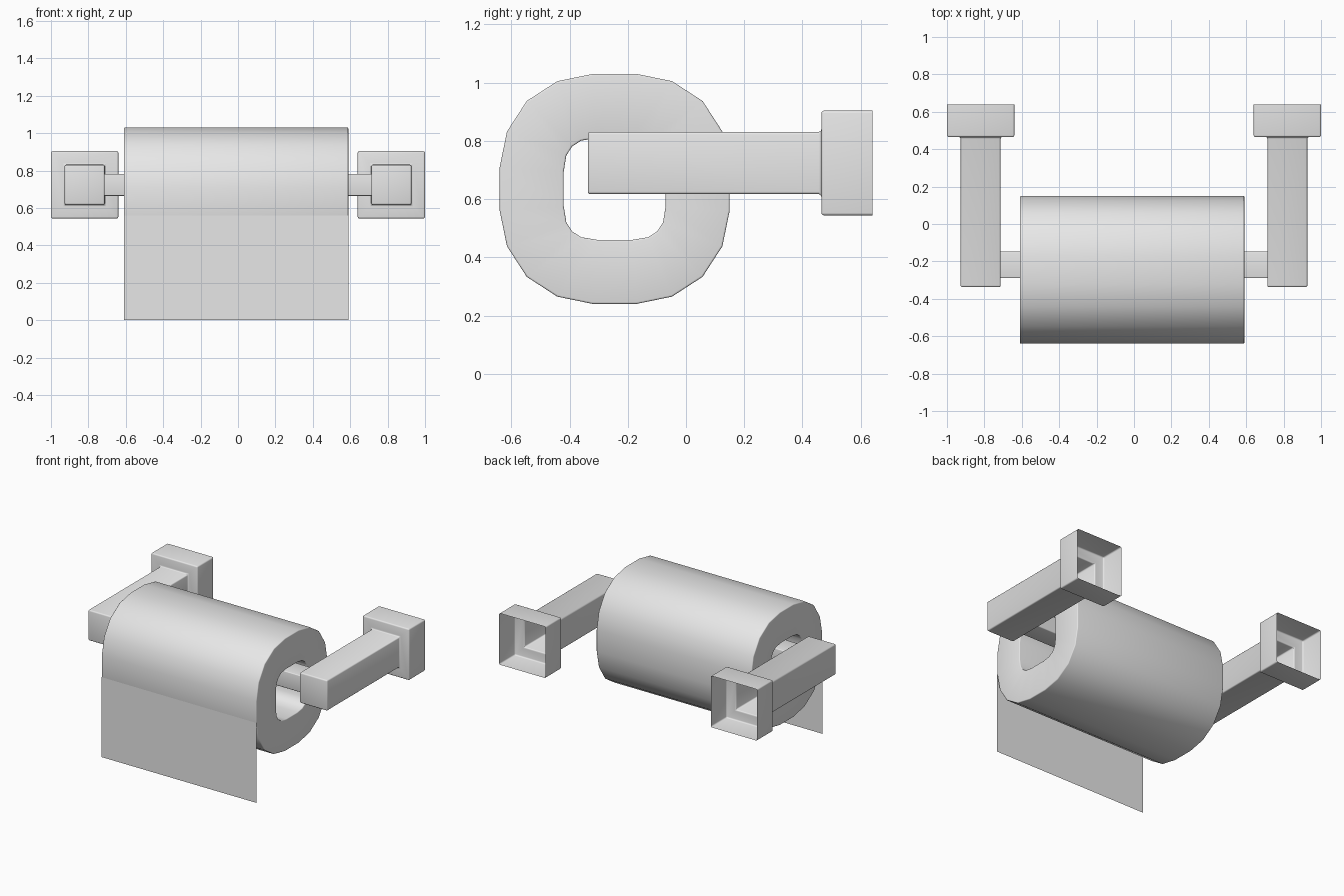
import bpy
import bmesh
import math

cube = bpy.data.objects.get("Cube")
if cube:
    bpy.data.objects.remove(cube, do_unlink=True)

grey = bpy.data.materials.new("light_grey")
grey.use_nodes = True
grey.diffuse_color = (0.8, 0.8, 0.8, 1)
grey.node_tree.nodes["Principled BSDF"].inputs["Base Color"].default_value = (0.8, 0.8, 0.8, 1)


def finish(name, bm, bevel=0.0):
    """Bevel the hard edges, then make a smooth-shaded object."""
    bmesh.ops.recalc_face_normals(bm, faces=bm.faces)
    if bevel:
        hard = [e for e in bm.edges
                if len(e.link_faces) == 2 and e.calc_face_angle() > math.radians(40)]
        bmesh.ops.bevel(bm, geom=hard, offset=bevel, segments=3,
                        profile=0.5, affect='EDGES')
    mesh = bpy.data.meshes.new(name)
    bm.to_mesh(mesh)
    bm.free()
    mesh.materials.append(grey)
    obj = bpy.data.objects.new(name, mesh)
    bpy.context.collection.objects.link(obj)
    bpy.ops.object.select_all(action='DESELECT')
    obj.select_set(True)
    bpy.context.view_layer.objects.active = obj
    bpy.ops.object.shade_smooth_by_angle(angle=math.radians(35))
    return obj


def add_loop(bm, points):
    return [bm.verts.new(p) for p in points]


def bridge(bm, a, b):
    n = len(a)
    for i in range(n):
        j = (i + 1) % n
        bm.faces.new((a[i], a[j], b[j], b[i]))


def round_profile(quadrant):
    """Repeat one quadrant of (y, z) offsets around the centre."""
    points = []
    for _ in range(4):
        points += quadrant
        quadrant = [(-z, y) for y, z in quadrant]
    return points


# Paper roll: thick tube with a rounded square hole
LEFT, RIGHT = 0.59, -0.61
CY, CZ = -0.245, 0.635
outer = round_profile([(0.395, 0.075), (0.37, 0.197), (0.302, 0.302),
                       (0.197, 0.37), (0.075, 0.395)])
inner = round_profile([(0.175, 0.06), (0.166, 0.115), (0.146, 0.146),
                       (0.115, 0.166), (0.06, 0.175)])
bm = bmesh.new()
rings = [add_loop(bm, [(x, CY + y, CZ + z) for y, z in prof])
         for prof, x in ((outer, RIGHT), (outer, LEFT), (inner, LEFT), (inner, RIGHT))]
for k in range(4):
    bridge(bm, rings[k], rings[(k + 1) % 4])
finish("paper_roll", bm, 0.006)

# Hanging sheet: a single layer straight down from the front of the roll
bm = bmesh.new()
bm.faces.new(add_loop(bm, [(RIGHT, -0.64, 0), (LEFT, -0.64, 0),
                           (LEFT, -0.64, 0.56), (RIGHT, -0.64, 0.56)]))
finish("hanging_sheet", bm)

# Wall brackets: hollow mount, open at the back, running into a hollow arm
for name, side in (("left_bracket", 1), ("right_bracket", -1)):
    bm = bmesh.new()
    sections = []
    for y, half in ((0.64, 0.18), (0.465, 0.18), (0.465, 0.107), (-0.337, 0.107)):
        sections.append(add_loop(bm, [(side * 0.82 + half * sx, y, 0.724 + half * sz)
                                      for sx, sz in ((-1, -1), (1, -1), (1, 1), (-1, 1))]))
    for a, b in zip(sections, sections[1:]):
        bridge(bm, a, b)
    bm.faces.new(sections[-1])
    finish(name, bm, 0.009)

# Rod through the roll, joining the two arms
bm = bmesh.new()
ends = [add_loop(bm, [(x, -0.218 + 0.072 * sy, 0.724 + 0.059 * sz)
                      for sy, sz in ((-1, -1), (1, -1), (1, 1), (-1, 1))])
        for x in (-0.713, 0.713)]
bridge(bm, ends[0], ends[1])
finish("roll_rod", bm, 0.006)
